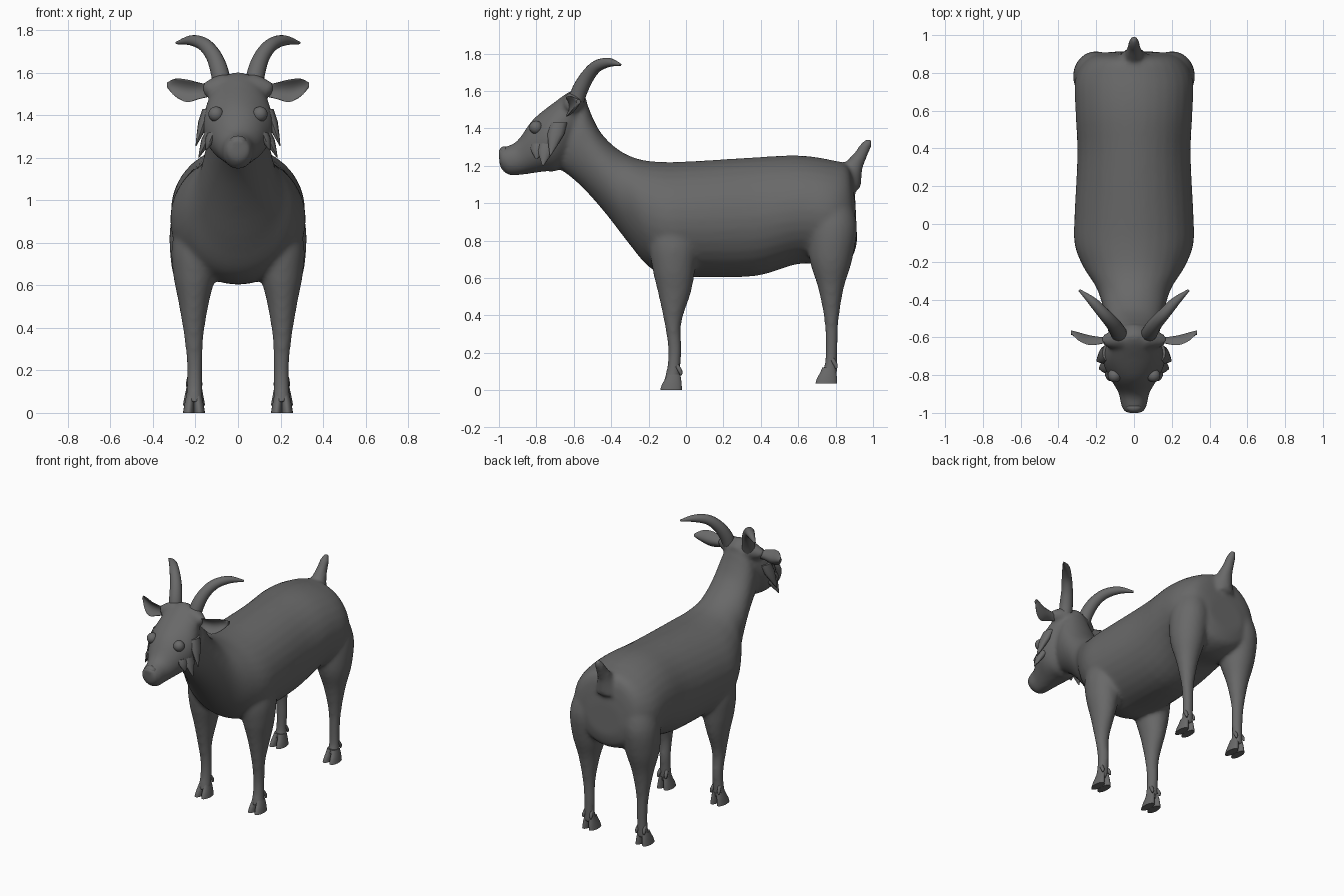
import bpy, bmesh, math
from mathutils import Vector

if "Cube" in bpy.data.objects:
    bpy.data.objects.remove(bpy.data.objects["Cube"])

coat = bpy.data.materials.new("grey coat")
coat.diffuse_color = (0.14, 0.14, 0.14, 1)
coat.use_nodes = True
coat.node_tree.nodes["Principled BSDF"].inputs["Base Color"].default_value = coat.diffuse_color


def spline(rows, steps):
    """Catmull-Rom interpolation through rows of numbers."""
    out = []
    for i in range(len(rows) - 1):
        a, b, c, d = (rows[max(0, i - 1)], rows[i], rows[i + 1], rows[min(len(rows) - 1, i + 2)])
        for s in range(steps):
            t = s / steps
            out.append([0.5 * (2 * q + (r - p) * t + (2 * p - 5 * q + 4 * r - w) * t * t
                               + (3 * q - p - 3 * r + w) * t ** 3) for p, q, r, w in zip(a, b, c, d)])
    return out + [list(rows[-1])]


def skin(bm, rings):
    """Closed surface through rings of points."""
    vs = [[bm.verts.new(p) for p in ring] for ring in rings]
    n = len(vs[0])
    for a, b in zip(vs, vs[1:]):
        for i in range(n):
            bm.faces.new((a[i], a[(i + 1) % n], b[(i + 1) % n], b[i]))
    bm.faces.new(vs[0][::-1])
    bm.faces.new(vs[-1])


def ellipse(c, u, v, n=24):
    return [c + u * math.cos(k * math.tau / n) + v * math.sin(k * math.tau / n) for k in range(n)]


def trunk(bm, rows, steps=4):
    """Rows: top y, top z, bottom y, bottom z, half width."""
    rings = []
    for ty, tz, by, bz, w in spline(rows, steps):
        t, b = Vector((0, ty, tz)), Vector((0, by, bz))
        rings.append(ellipse((t + b) / 2, Vector((w, 0, 0)), (t - b) / 2, 32))
    skin(bm, rings)


def post(bm, rows, side, steps=4):
    """Rows: z, centre x, centre y, half x, half y."""
    skin(bm, [ellipse(Vector((side * x, y, z)), Vector((rx, 0, 0)), Vector((0, ry, 0)))
              for z, x, y, rx, ry in spline(rows, steps)])


def tube(bm, rows, side=1, steps=6):
    """Rows: x, y, z, radius."""
    pts = spline(rows, steps)
    rings = []
    for i, p in enumerate(pts):
        d = Vector(pts[min(i + 1, len(pts) - 1)][:3]) - Vector(pts[max(i - 1, 0)][:3])
        d.x *= side
        u = d.cross(Vector((0.3, 1, 0.1))).normalized()
        v = d.cross(u).normalized()
        rings.append(ellipse(Vector((side * p[0], p[1], p[2])), u * p[3], v * p[3], 16))
    skin(bm, rings)


def finish(name, bm, smooth=True):
    bmesh.ops.recalc_face_normals(bm, faces=bm.faces)
    me = bpy.data.meshes.new(name)
    bm.to_mesh(me)
    bm.free()
    ob = bpy.data.objects.new(name, me)
    bpy.context.collection.objects.link(ob)
    me.materials.append(coat)
    for p in me.polygons:
        p.use_smooth = smooth
    if smooth:
        bpy.ops.object.select_all(action='DESELECT')
        ob.select_set(True)
        bpy.context.view_layer.objects.active = ob
        bpy.ops.object.shade_smooth_by_angle(angle=math.radians(45))
    return ob


# Body: trunk, neck, head, tail and legs fused into one skin
bm = bmesh.new()
trunk(bm, [(.905, 1.02, .915, .80, .13), (.875, 1.19, .885, .71, .24), (.78, 1.23, .77, .67, .31),
           (.60, 1.255, .60, .675, .31), (.37, 1.245, .37, .61, .30), (.05, 1.225, .05, .605, .315),
           (-.12, 1.22, -.09, .61, .315), (-.25, 1.235, -.20, .66, .27), (-.36, 1.285, -.31, .79, .20),
           (-.45, 1.37, -.43, .945, .165), (-.50, 1.46, -.55, 1.08, .145),
           (-.54, 1.55, -.65, 1.165, .13), (-.60, 1.55, -.72, 1.2, .10)])
trunk(bm, [(-.53, 1.56, -.59, 1.30, .09), (-.60, 1.605, -.68, 1.18, .145), (-.71, 1.535, -.75, 1.17, .165),
           (-.82, 1.445, -.82, 1.16, .125), (-.90, 1.335, -.89, 1.15, .082),
           (-.96, 1.305, -.95, 1.15, .07), (-1.003, 1.29, -.995, 1.19, .05)])
tube(bm, [(0, .86, 1.10, .08), (0, .895, 1.19, .052), (0, .93, 1.25, .037),
          (0, .965, 1.31, .029), (0, .99, 1.338, .016)])
for s in (-1, 1):
    # front leg, hind leg
    post(bm, [(1.0, .18, -.06, .08, .09), (.80, .20, -.065, .11, .13), (.65, .205, -.065, .10, .115),
              (.52, .208, -.062, .072, .088), (.36, .208, -.07, .046, .046), (.22, .204, -.06, .037, .036),
              (.12, .205, -.065, .037, .037), (.05, .207, -.075, .043, .045)], s)
    post(bm, [(1.05, .18, .77, .09, .10), (.88, .20, .785, .12, .13), (.70, .205, .775, .11, .115),
              (.55, .208, .775, .072, .07), (.38, .208, .778, .043, .039), (.24, .204, .778, .036, .033),
              (.14, .205, .775, .036, .034), (.085, .207, .765, .043, .045)], s)
    # brow where ear and horn attach
    tube(bm, [(.06, -.60, 1.54, .06), (.11, -.61, 1.53, .05), (.165, -.62, 1.52, .028)], s)
body = finish("body", bm, False)
rem = body.modifiers.new("fuse", 'REMESH')
rem.mode, rem.voxel_size, rem.use_smooth_shade = 'VOXEL', 0.013, True
smo = body.modifiers.new("soften", 'SMOOTH')
smo.factor, smo.iterations = 0.5, 10

for s, label in ((-1, "left"), (1, "right")):
    # curved horns
    bm = bmesh.new()
    tube(bm, [(.075, -.59, 1.54, .043), (.088, -.565, 1.61, .042), (.115, -.525, 1.68, .037),
              (.16, -.475, 1.733, .032), (.22, -.41, 1.752, .024), (.29, -.35, 1.74, .006)], s)
    finish(label + "_horn", bm)

    # cupped ears: crescent cross-sections opening forward
    bm = bmesh.new()
    rings = []
    for x, y, z, h, cup in spline([(.12, -.615, 1.515, .025, 0), (.18, -.61, 1.515, .038, .025),
                                   (.24, -.60, 1.515, .053, .04), (.295, -.585, 1.53, .042, .03),
                                   (.333, -.575, 1.542, .012, 0)], 4):
        ring = []
        for k in range(20):
            a = k * math.tau / 20
            c, d = math.cos(a), math.sin(a)
            ring.append((s * x, y - cup * c * c + .012 * d, z + h * c))
        rings.append(ring)
    skin(bm, rings)
    finish(label + "_ear", bm)

    # eyes
    bm = bmesh.new()
    bmesh.ops.create_uvsphere(bm, u_segments=20, v_segments=12, radius=.036)
    bmesh.ops.translate(bm, verts=bm.verts, vec=(s * .103, -.802, 1.405))
    finish(label + "_eye", bm)

    # pointed cheek tufts
    bm = bmesh.new()
    for tip, base in (((.198, -.725, 1.255), (.14, -.68, 1.43)),
                      ((.185, -.765, 1.20), (.125, -.74, 1.33)),
                      ((.15, -.80, 1.235), (.115, -.78, 1.32))):
        t, b = Vector(tip), Vector(base)
        rings = []
        for f, w in ((0, .045), (.35, .045), (.7, .024), (1, .003)):
            p = b.lerp(t, f)
            p.x *= s
            rings.append(ellipse(p, Vector((.6 * w * s, 0, 0)), Vector((0, w, 0)), 12))
        skin(bm, rings)
    finish(label + "_cheek_tuft", bm)

    # cloven hooves with small dewclaws
    for part, y0, z0 in (("front", -.07, 0), ("hind", .76, .035)):
        bm = bmesh.new()
        for o in (-1, 1):
            rows = [(z0, .207 + o * .026, y0 - .01, .026, .058), (z0 + .03, .207 + o * .023, y0 - .006, .024, .053),
                    (z0 + .055, .207 + o * .02, y0, .022, .044), (z0 + .085, .206 + o * .014, y0 + .004, .022, .036)]
            post(bm, rows, s, 2)
            tube(bm, [(.206 + o * .022, y0 + .022, z0 + .13, .012), (.206 + o * .028, y0 + .04, z0 + .10, .011),
                      (.206 + o * .03, y0 + .043, z0 + .08, .005)], s, 2)
        finish(label + "_" + part + "_hoof", bm)

# nose pad
bm = bmesh.new()
bmesh.ops.create_uvsphere(bm, u_segments=16, v_segments=10, radius=.036)
for v in bm.verts:
    v.co = (v.co.x * 1.15, v.co.y * .75 - .972, v.co.z * .8 + 1.275)
finish("nose", bm)
